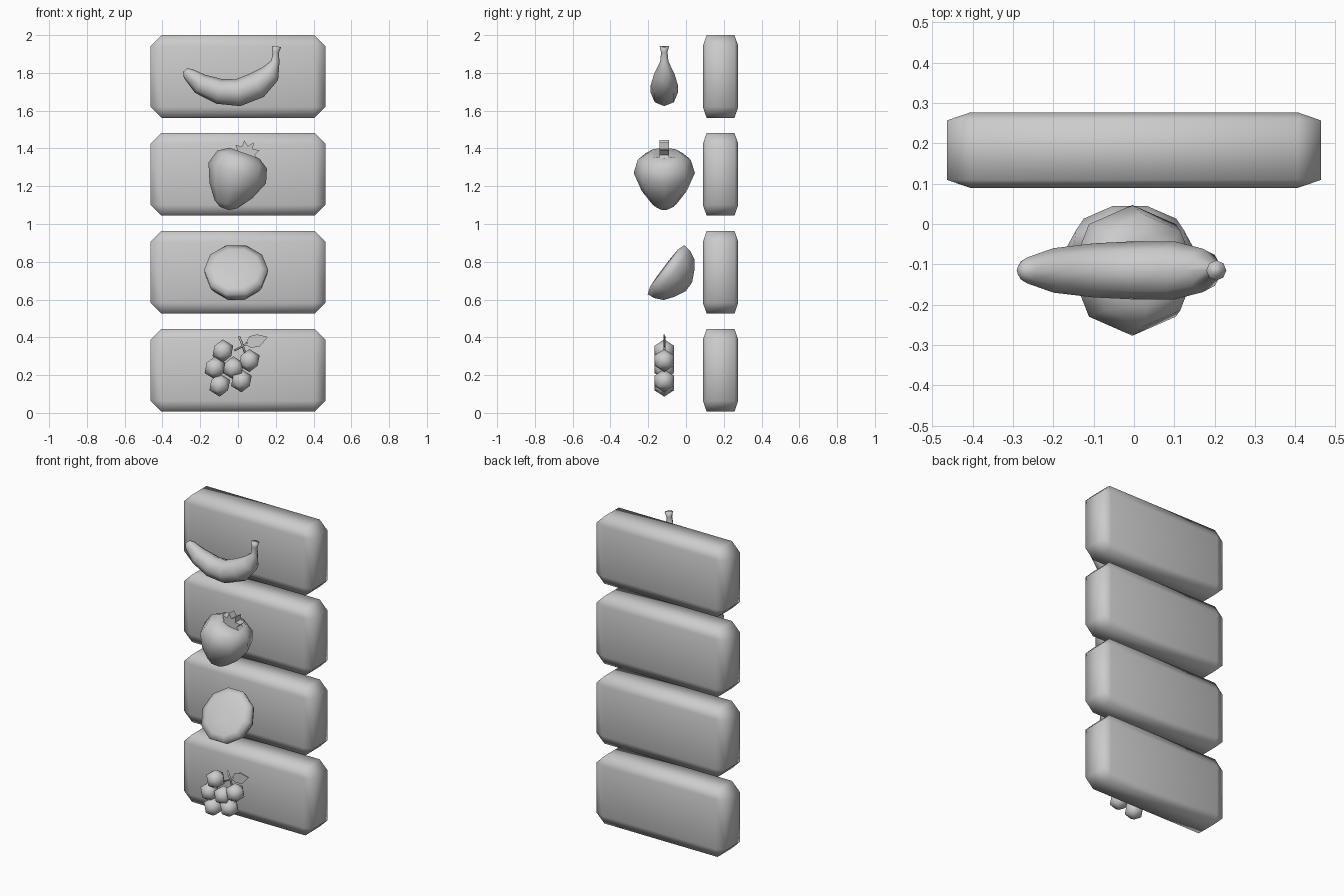
import bpy, bmesh, math
from mathutils import Vector, Matrix

cube = bpy.data.objects.get("Cube")
if cube:
    bpy.data.objects.remove(cube, do_unlink=True)

GREY = (0.6, 0.6, 0.6, 1.0)
grey = bpy.data.materials.new("plain_grey")
grey.use_nodes = True
grey.diffuse_color = GREY
grey.node_tree.nodes["Principled BSDF"].inputs["Base Color"].default_value = GREY
FRUIT_Y = -0.115


def finish(name, bm, smooth=True):
    """Turn a bmesh into a grey object."""
    bmesh.ops.recalc_face_normals(bm, faces=bm.faces)
    for f in bm.faces:
        f.smooth = smooth
    mesh = bpy.data.meshes.new(name)
    bm.to_mesh(mesh)
    bm.free()
    mesh.materials.append(grey)
    obj = bpy.data.objects.new(name, mesh)
    bpy.context.collection.objects.link(obj)
    return obj


def skin(bm, rings):
    """Bridge equal rings of points and cap both ends."""
    loops = [[bm.verts.new(p) for p in ring] for ring in rings]
    n = len(loops[0])
    for a, b in zip(loops, loops[1:]):
        for i in range(n):
            j = (i + 1) % n
            bm.faces.new((a[i], a[j], b[j], b[i]))
    bm.faces.new(loops[0])
    bm.faces.new(loops[-1])


def lathe(name, profile, sides, origin, axis, turn=0.0):
    """Spin (radius, height) points around an axis."""
    rot = Vector(axis).to_track_quat('Z', 'Y').to_matrix()
    rings = []
    for r, h in profile:
        rings.append([Vector(origin) + rot @ Vector((
            r * math.cos(turn + math.tau * i / sides),
            r * math.sin(turn + math.tau * i / sides), h)) for i in range(sides)])
    bm = bmesh.new()
    skin(bm, rings)
    return finish(name, bm)


def tube(name, points, sides):
    """Skin a tapered tube along (x, z, radius) points."""
    rings = []
    for k, (x, z, r) in enumerate(points):
        a = points[max(k - 1, 0)]
        b = points[min(k + 1, len(points) - 1)]
        along = Vector((b[0] - a[0], 0, b[1] - a[1])).normalized()
        across = Vector((-along.z, 0, along.x))
        rings.append([Vector((x, FRUIT_Y, z)) + across * r * math.cos(math.tau * i / sides)
                      + Vector((0, r * math.sin(math.tau * i / sides), 0))
                      for i in range(sides)])
    bm = bmesh.new()
    skin(bm, rings)
    return finish(name, bm)


def plate(name, outline, depth):
    """Extrude an (x, z) outline evenly to both sides of the fruit plane."""
    bm = bmesh.new()
    skin(bm, [[(x, FRUIT_Y + s * depth / 2, z) for x, z in outline] for s in (-1, 1)])
    return finish(name, bm, smooth=False)


# Four chamfered panels, bevel squashed in depth
SQUASH = 2.9
for i in range(4):
    bm = bmesh.new()
    bmesh.ops.create_cube(bm, size=1, matrix=Matrix.Diagonal((0.926, 0.187 * SQUASH, 0.437, 1)))
    bmesh.ops.bevel(bm, geom=bm.edges[:], offset=0.057, segments=1, affect='EDGES', profile=0.5)
    bmesh.ops.scale(bm, vec=(1, 1 / SQUASH, 1), verts=bm.verts)
    bmesh.ops.translate(bm, vec=(0, 0.183, 0.226 + i * 0.5183), verts=bm.verts)
    finish(f"panel_{i + 1}", bm)

# Banana
tube("banana", [(-0.28, 1.815, 0.014), (-0.265, 1.797, 0.032), (-0.2, 1.742, 0.055),
                (-0.1, 1.702, 0.067), (0, 1.695, 0.072), (0.1, 1.735, 0.072),
                (0.17, 1.795, 0.054), (0.198, 1.86, 0.022), (0.2, 1.91, 0.017),
                (0.204, 1.94, 0.025)], 8)

# Strawberry with a star crown
lathe("strawberry", [(0.025, 0), (0.065, 0.025), (0.12, 0.1), (0.162, 0.2),
                     (0.14, 0.275), (0.085, 0.312), (0.02, 0.295)],
      8, (-0.072, FRUIT_Y, 1.082), (0.34, 0, 0.94))
star = []
for i in range(18):
    r = 0.076 if i % 2 == 0 else 0.046
    a = math.tau * i / 18 + 0.3
    star.append((0.042 + r * math.cos(a), 1.368 + r * math.sin(a)))
plate("strawberry_crown", star, 0.052)

# Halved lemon, cut face turned up to the front
lathe("half_lemon", [(0.05, -0.004), (0.13, 0), (0.17, 0.014), (0.165, 0.055),
                     (0.142, 0.1), (0.09, 0.137), (0.03, 0.165)],
      10, (-0.01, -0.117, 0.766), (0, 0.8, -0.6))

# Grape bunch
for i, (x, z) in enumerate([(-0.08, 0.328), (-0.122, 0.238), (-0.025, 0.238),
                            (0.06, 0.277), (0.018, 0.17), (-0.097, 0.147)]):
    bm = bmesh.new()
    bmesh.ops.create_icosphere(bm, subdivisions=1, radius=0.061,
                               matrix=Matrix.Translation((x, FRUIT_Y, z)))
    finish(f"grape_{i + 1}", bm)
tube("grape_stem", [(0.005, 0.405, 0.006), (0.02, 0.37, 0.006), (0.04, 0.31, 0.006)], 6)
tube("leaf_stem", [(-0.02, 0.33, 0.005), (0.02, 0.35, 0.005), (0.05, 0.372, 0.005)], 6)
plate("grape_leaf", [(0.035, 0.36), (0.07, 0.345), (0.115, 0.352), (0.158, 0.402),
                     (0.1, 0.416), (0.06, 0.405)], 0.008)
